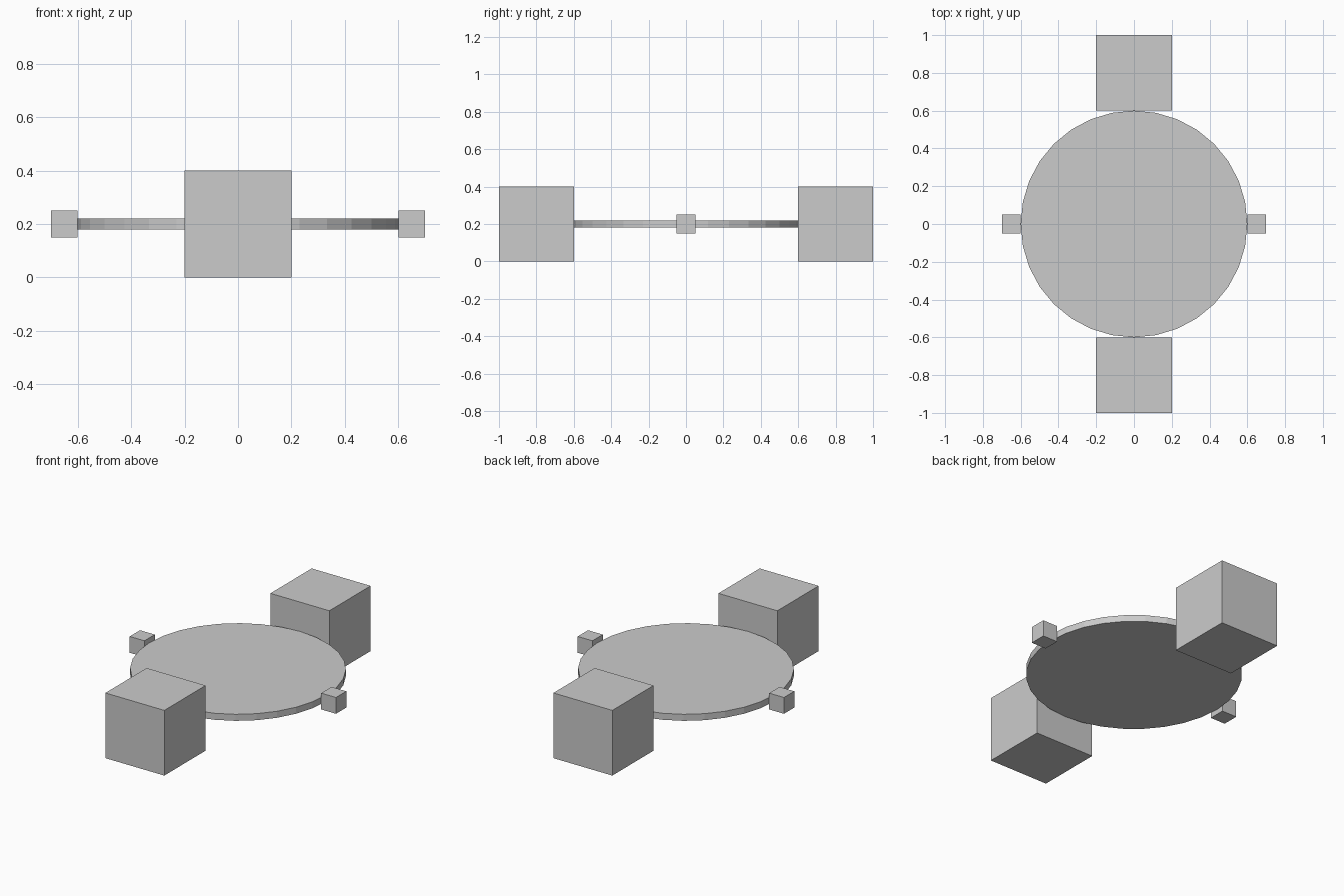
import bpy

if "Cube" in bpy.data.objects:
    bpy.data.objects.remove(bpy.data.objects["Cube"])

MID_Z = 0.2  # shared centre height of every part


def add_block(name, x, y, size):
    bpy.ops.mesh.primitive_cube_add(size=size, location=(x, y, MID_Z))
    bpy.context.object.name = name


# Thin round plate
bpy.ops.mesh.primitive_cylinder_add(vertices=32, radius=0.6, depth=0.04,
                                    location=(0, 0, MID_Z))
bpy.context.object.name = "round_plate"

# Large blocks at front and back
for label, side in (("front", -1), ("back", 1)):
    add_block(label + "_block", 0, side * 0.8, 0.4)

# Small blocks at left and right
for label, side in (("left", -1), ("right", 1)):
    add_block(label + "_small_block", side * 0.65, 0, 0.1)
